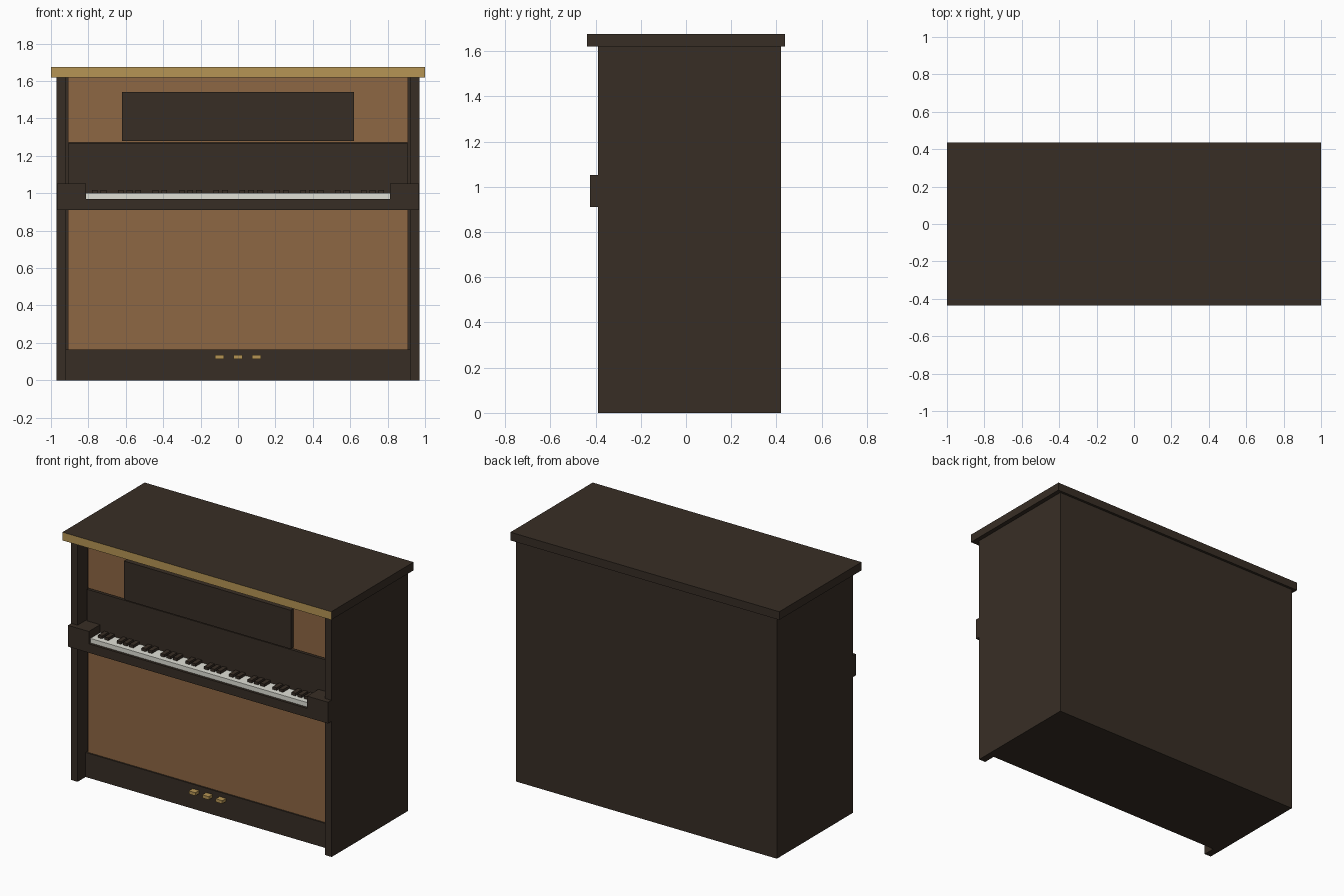
import bpy

if "Cube" in bpy.data.objects:
    bpy.data.objects.remove(bpy.data.objects["Cube"])


def mat(name, rgb):
    m = bpy.data.materials.new(name)
    m.diffuse_color = (*rgb, 1)
    m.use_nodes = True
    m.node_tree.nodes["Principled BSDF"].inputs["Base Color"].default_value = m.diffuse_color
    return m


DARK = mat("dark walnut", (0.039, 0.027, 0.0185))
BROWN = mat("panel brown", (0.27, 0.135, 0.056))
GOLD = mat("brass", (0.47, 0.30, 0.09))
IVORY = mat("key ivory", (0.75, 0.75, 0.68))


def box(name, x0, x1, y0, y1, z0, z1, m):
    """Box from its extents."""
    v = [(x, y, z) for z in (z0, z1) for x, y in
         ((x0, y0), (x1, y0), (x1, y1), (x0, y1))]
    f = [(3, 2, 1, 0), (4, 5, 6, 7), (0, 1, 5, 4),
         (1, 2, 6, 5), (2, 3, 7, 6), (3, 0, 4, 7)]
    me = bpy.data.meshes.new(name)
    me.from_pydata(v, [], f)
    me.materials.append(m)
    ob = bpy.data.objects.new(name, me)
    bpy.context.collection.objects.link(ob)
    return ob


def pair(name, x0, x1, *rest):
    """Mirrored left and right boxes."""
    box(name + "_right", x0, x1, *rest)
    box(name + "_left", -x1, -x0, *rest)


# Case
box("cabinet_body", -0.92, 0.92, -0.285, 0.42, 0, 1.62, DARK)
pair("side_panel", 0.92, 0.97, -0.39, 0.42, 0, 1.62, DARK)
box("bottom_board", -0.92, 0.92, -0.305, -0.285, 0, 0.165, DARK)
box("lower_panel", -0.91, 0.91, -0.295, -0.285, 0.165, 0.91, BROWN)
box("upper_panel", -0.91, 0.91, -0.295, -0.285, 1.27, 1.62, BROWN)
box("fallboard", -0.91, 0.91, -0.305, -0.285, 0.91, 1.265, DARK)
box("music_desk", -0.62, 0.62, -0.325, -0.295, 1.28, 1.54, DARK)

# Lid with a brass front edge
lid = box("lid", -1, 1, -0.437, 0.437, 1.62, 1.675, DARK)
lid.data.materials.append(GOLD)
for p in lid.data.polygons:
    if p.normal.y < -0.5:
        p.material_index = 1

# Key bed and cheeks
box("key_bed", -0.967, 0.967, -0.425, -0.285, 0.91, 0.97, DARK)
pair("key_cheek", 0.812, 0.967, -0.425, -0.285, 0.97, 1.053, DARK)

# Keyboard: five octaves
box("white_keys", -0.812, 0.812, -0.408, -0.305, 0.97, 1.0, IVORY)
pitch = 1.624 / 35
for octave in range(5):
    for k in (1, 2, 4, 5, 6):
        x = -0.812 + pitch * (octave * 7 + k)
        box("black_key", x - 0.015, x + 0.015, -0.372, -0.305, 1.0, 1.018, DARK)

# Pedals
for x in (-0.1, 0, 0.1):
    box("pedal", x - 0.024, x + 0.024, -0.345, -0.305, 0.114, 0.135, GOLD)
